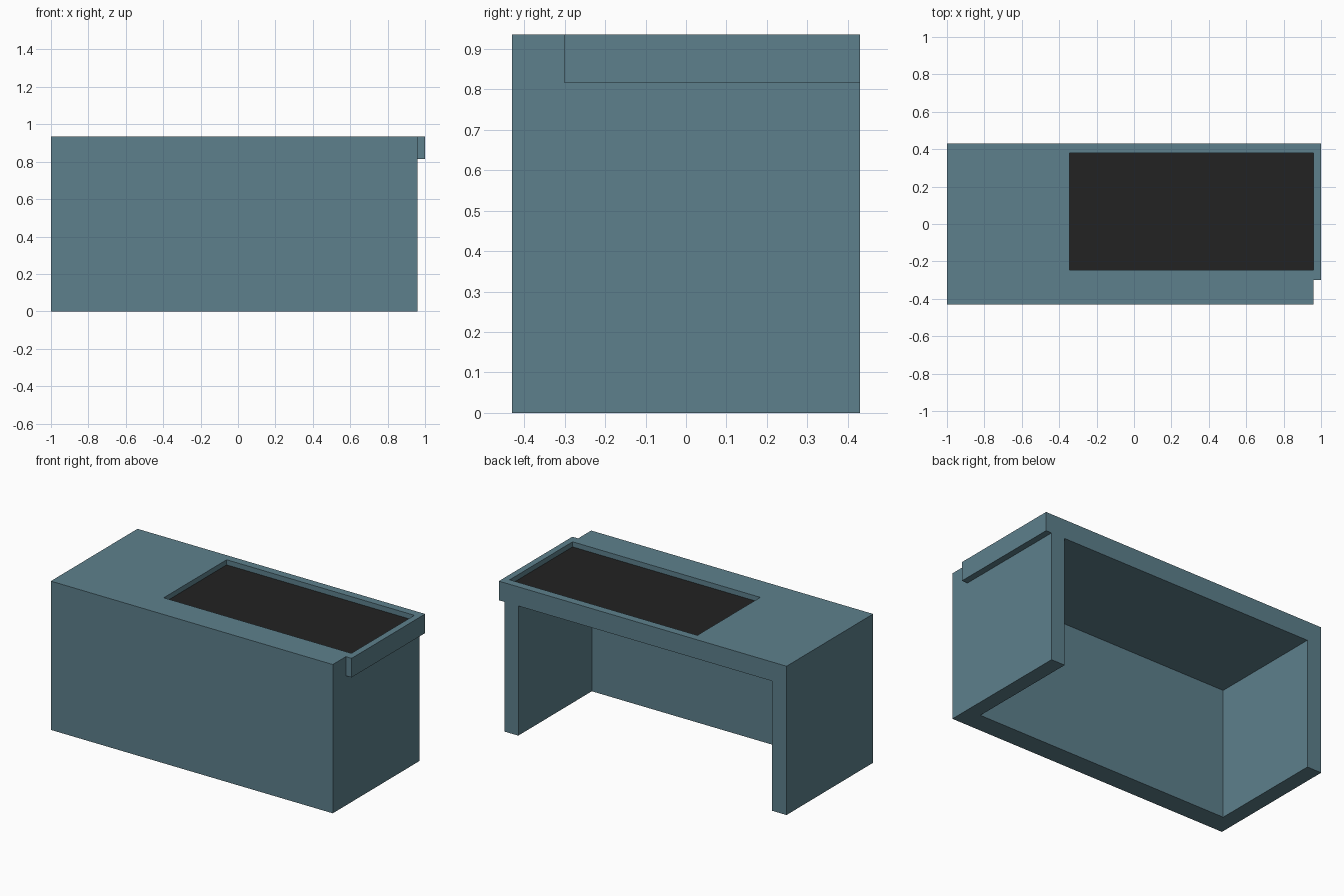
import bpy

cube = bpy.data.objects.get("Cube")
if cube:
    bpy.data.objects.remove(cube, do_unlink=True)


def material(name, rgb):
    mat = bpy.data.materials.new(name)
    mat.use_nodes = True
    color = (*rgb, 1)
    mat.diffuse_color = color
    mat.node_tree.nodes["Principled BSDF"].inputs["Base Color"].default_value = color
    return mat


def box(name, x, y, z, mat):
    """Box given by its (low, high) extent on each axis."""
    bpy.ops.mesh.primitive_cube_add(size=1)
    ob = bpy.context.object
    ob.name = name
    for v in ob.data.vertices:
        v.co = [a[0] if c < 0 else a[1] for a, c in zip((x, y, z), v.co)]
    ob.data.materials.append(mat)
    return ob


def carve(target, x, y, z):
    """Subtract a box from the target and discard the cutter."""
    cutter = box("cutter", x, y, z, target.data.materials[0])
    cutter.hide_render = True
    mod = target.modifiers.new("carve", "BOOLEAN")
    mod.operation, mod.solver, mod.object = "DIFFERENCE", "EXACT", cutter
    bpy.context.view_layer.objects.active = target
    bpy.ops.object.modifier_apply(modifier=mod.name)
    bpy.data.objects.remove(cutter, do_unlink=True)


teal = material("muted teal", (0.110, 0.216, 0.263))
black = material("soft black", (0.016, 0.016, 0.016))

DEPTH, HEIGHT = 0.43, 0.935
SLAB = 0.815            # underside of the tabletop
SIDE = 0.96             # outer face of the left side panel
FRONT = -0.30           # inner face of the front panel
OUT = 1.2               # cutters run past the body
FLOOR = 0.90            # bottom of the tabletop recess
RECESS_X, RECESS_Y = (-0.345, SIDE), (-0.245, 0.38)

# Desk body: one block with the knee space, side overhang and recess carved out
desk = box("desk_body", (-1, 1), (-DEPTH, DEPTH), (0, HEIGHT), teal)
carve(desk, (-0.90, 0.865), (FRONT, OUT), (-OUT, SLAB))      # knee space
carve(desk, (SIDE, OUT), (-OUT, OUT), (-OUT, SLAB))          # below overhang
carve(desk, (SIDE, OUT), (-OUT, FRONT), (SLAB - 0.1, OUT))   # front notch
carve(desk, RECESS_X, RECESS_Y, (FLOOR, OUT))                # tabletop recess

# Dark mat lying in the recess
box("desk_mat", RECESS_X, RECESS_Y, (FLOOR - 0.002, FLOOR + 0.003), black)
